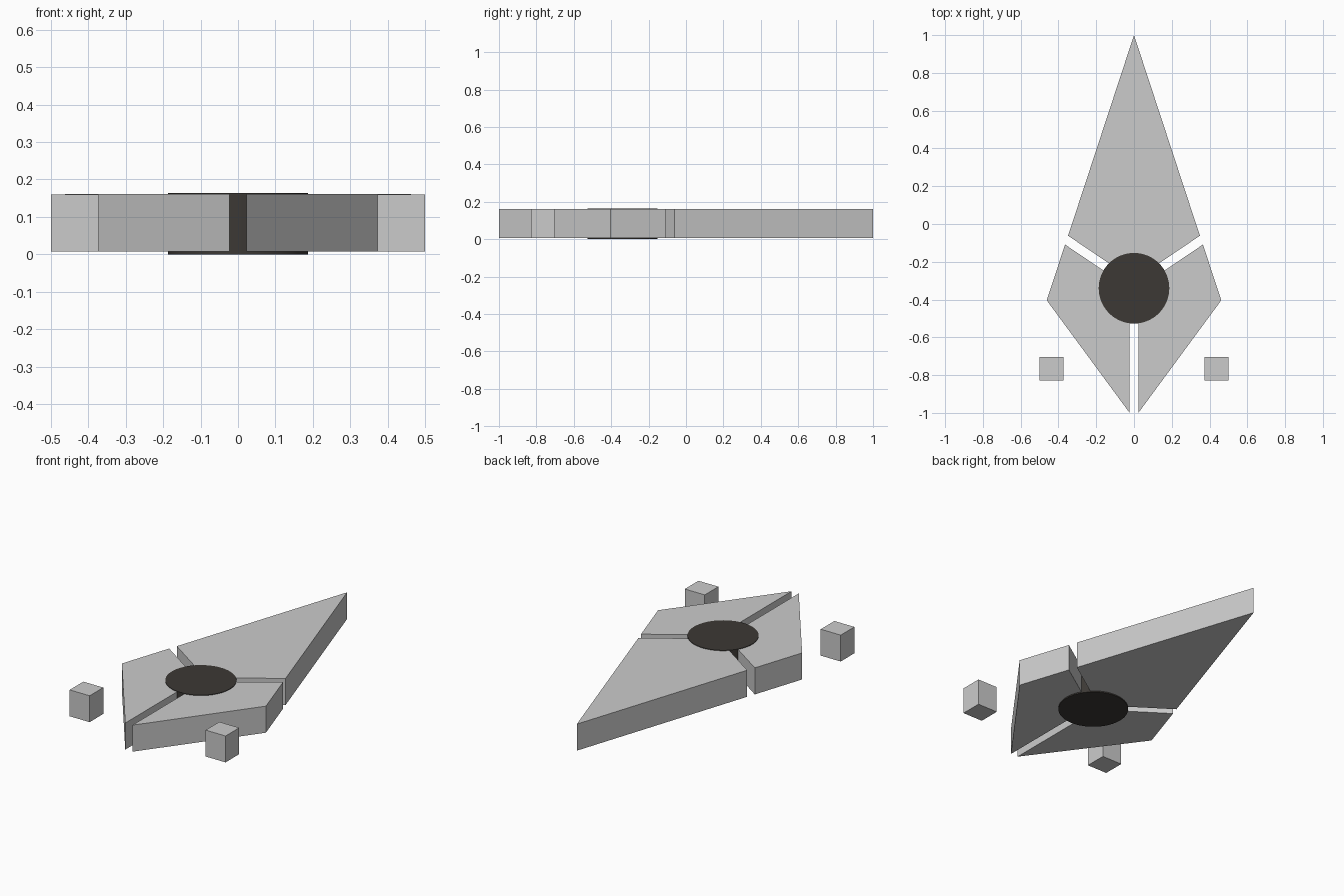
import bpy, bmesh

if "Cube" in bpy.data.objects:
    bpy.data.objects.remove(bpy.data.objects["Cube"])

Z0, Z1 = 0.007, 0.161


def prism(name, pts, z0=Z0, z1=Z1):
    """Extrude a flat outline from z0 up to z1."""
    bm = bmesh.new()
    face = bm.faces.new([bm.verts.new((x, y, z0)) for x, y in pts])
    ext = bmesh.ops.extrude_face_region(bm, geom=[face])
    top = [v for v in ext["geom"] if isinstance(v, bmesh.types.BMVert)]
    bmesh.ops.translate(bm, verts=top, vec=(0, 0, z1 - z0))
    bmesh.ops.recalc_face_normals(bm, faces=bm.faces)
    mesh = bpy.data.meshes.new(name)
    bm.to_mesh(mesh)
    bm.free()
    obj = bpy.data.objects.new(name, mesh)
    bpy.context.collection.objects.link(obj)
    return obj


# Long nose plate
prism("nose_plate", [(0, 1), (-0.349, -0.062), (0, -0.298), (0.349, -0.062)])

# Mirrored rear plates and loose side blocks
for side, s in (("left", -1), ("right", 1)):
    plate = [(0.365, -0.109), (0.462, -0.404), (0.023, -1), (0.023, -0.34)]
    prism(side + "_rear_plate", [(s * x, y) for x, y in plate])
    block = [(0.372, -0.828), (0.5, -0.828), (0.5, -0.703), (0.372, -0.703)]
    prism(side + "_block", [(s * x, y) for x, y in block], Z0, 0.16)

# Dark central hub, slightly proud of the plates
bpy.ops.mesh.primitive_cylinder_add(vertices=64, radius=0.187, depth=0.164,
                                    location=(0, -0.34, 0.082))
hub = bpy.context.object
hub.name = "hub_disc"
bpy.ops.object.shade_smooth_by_angle()
dark = bpy.data.materials.new("dark_grey")
dark.diffuse_color = (0.045, 0.04, 0.035, 1)
dark.use_nodes = True
dark.node_tree.nodes["Principled BSDF"].inputs["Base Color"].default_value = dark.diffuse_color
hub.data.materials.append(dark)
